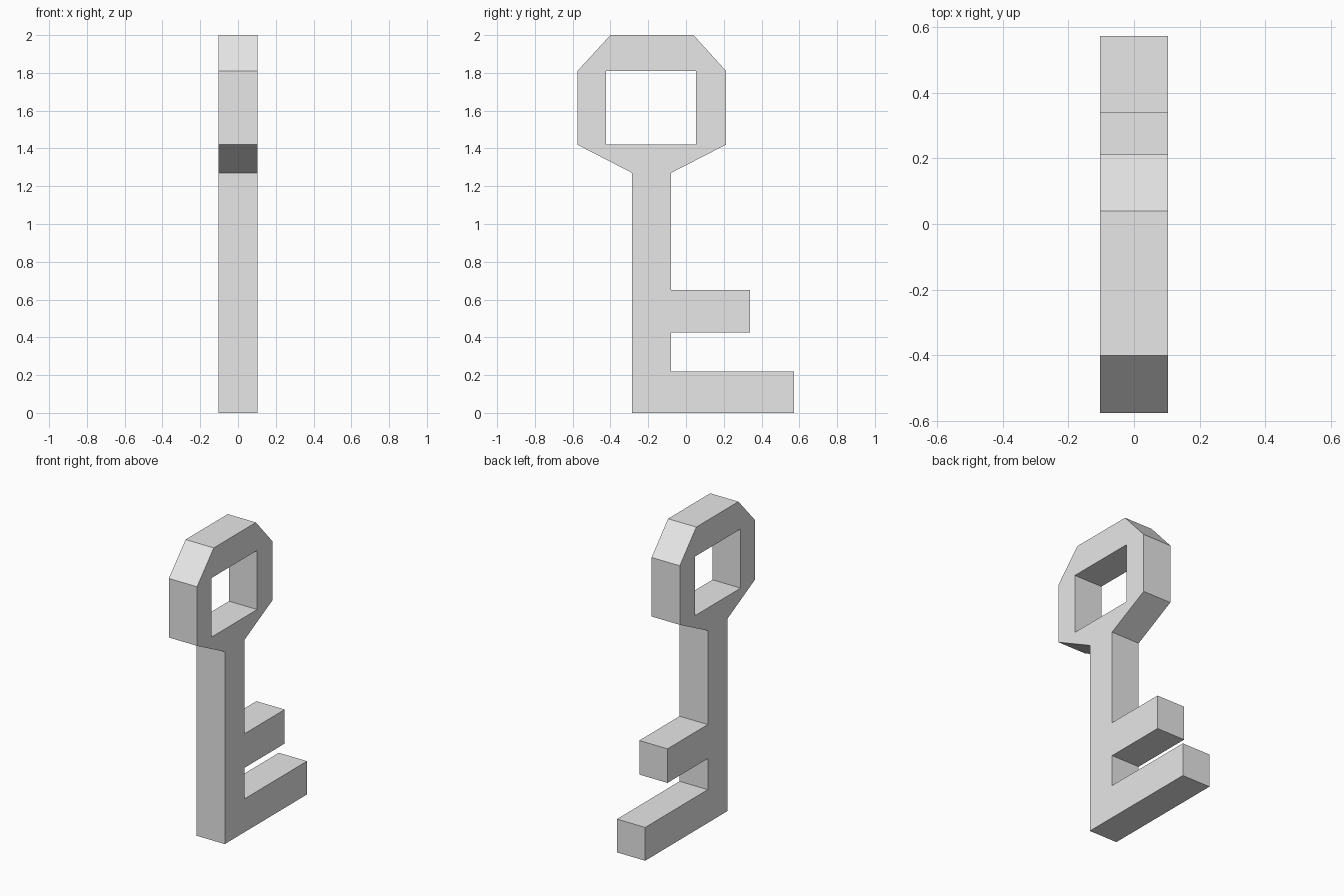
import bpy
import bmesh

cube = bpy.data.objects.get("Cube")
if cube:
    bpy.data.objects.remove(cube, do_unlink=True)

# Plain grey material
grey = bpy.data.materials.new("light_grey")
grey.use_nodes = True
colour = (0.8, 0.8, 0.8, 1)
grey.diffuse_color = colour
grey.node_tree.nodes["Principled BSDF"].inputs["Base Color"].default_value = colour

HALF = 0.103  # half the plate thickness

# Outline of bow, shaft and two teeth (y, z)
outline = [(-0.285, 0), (0.573, 0), (0.573, 0.22), (-0.08, 0.22),
           (-0.08, 0.425), (0.34, 0.425), (0.34, 0.65), (-0.08, 0.65),
           (-0.08, 1.27), (0.212, 1.42), (0.212, 1.81), (0.04, 2),
           (-0.4, 2), (-0.575, 1.81), (-0.575, 1.42), (-0.285, 1.27)]
# Square hole in the bow
hole = [(-0.423, 1.42), (0.053, 1.42), (0.053, 1.81), (-0.423, 1.81)]

bm = bmesh.new()
edges = []
for loop in (outline, hole):
    verts = [bm.verts.new((-HALF, y, z)) for y, z in loop]
    edges += [bm.edges.new((v, verts[i - 1])) for i, v in enumerate(verts)]

# Fill the flat profile, then extrude it to full thickness
bmesh.ops.triangle_fill(bm, edges=edges, use_beauty=True, use_dissolve=False)
result = bmesh.ops.extrude_face_region(bm, geom=bm.faces[:], use_keep_orig=True)
moved = [g for g in result["geom"] if isinstance(g, bmesh.types.BMVert)]
bmesh.ops.translate(bm, verts=moved, vec=(2 * HALF, 0, 0))
bmesh.ops.recalc_face_normals(bm, faces=bm.faces[:])

mesh = bpy.data.meshes.new("key")
bm.to_mesh(mesh)
bm.free()
mesh.materials.append(grey)
key = bpy.data.objects.new("key", mesh)
bpy.context.collection.objects.link(key)
